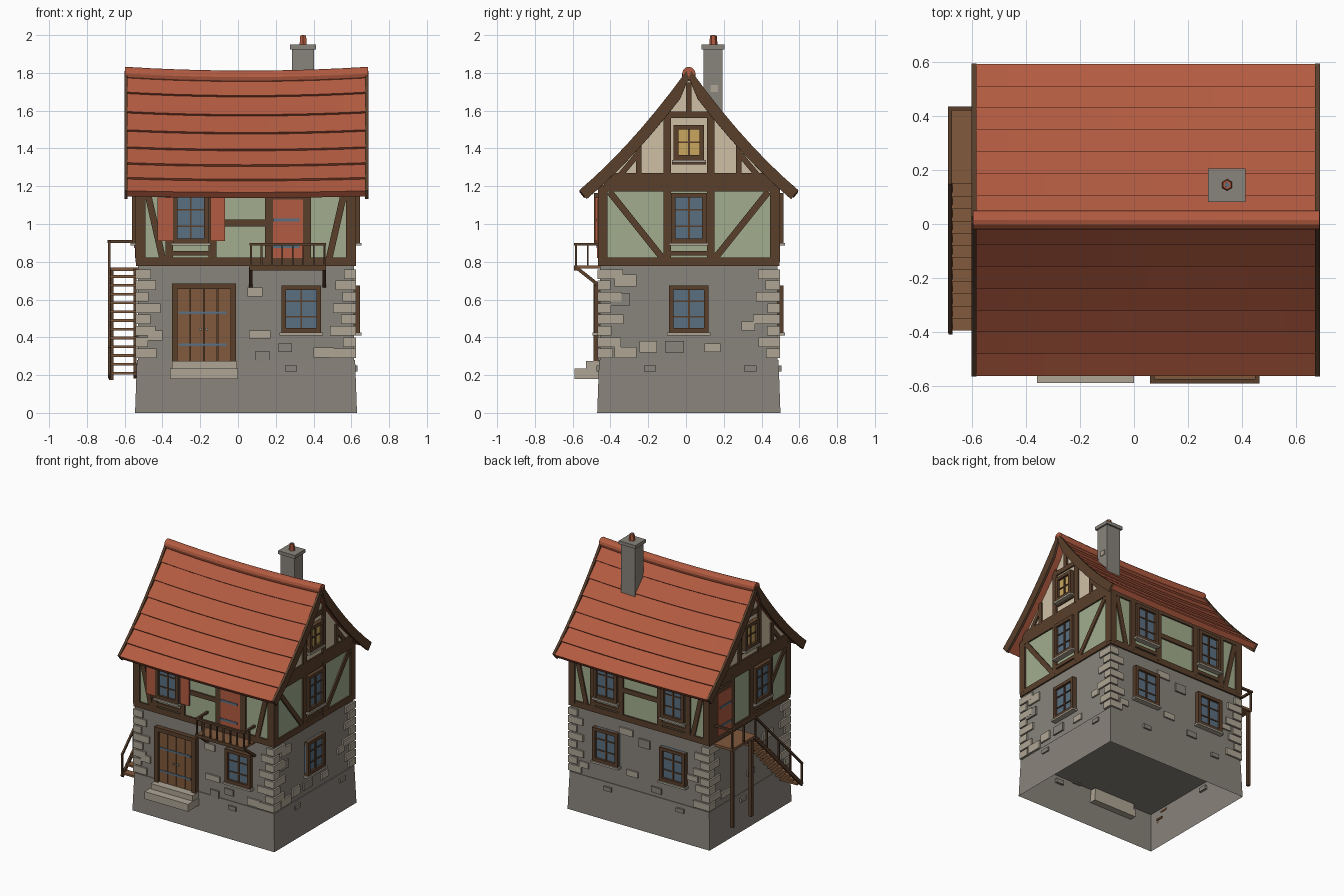
import bpy, bmesh, math, random
from mathutils import Matrix, Vector

random.seed(4)
default = bpy.data.objects.get("Cube")
if default:
    bpy.data.objects.remove(default)


def material(name, *rgb):
    mat = bpy.data.materials.new(name)
    mat.use_nodes = True
    mat.diffuse_color = (*rgb, 1)
    mat.node_tree.nodes["Principled BSDF"].inputs["Base Color"].default_value = (*rgb, 1)
    return mat


RED = material("tile_red", .45, .105, .052)
STONE = material("wall_stone", .25, .23, .2)
PALE = material("pale_stone", .42, .375, .3)
TIMBER = material("dark_timber", .1, .05, .025)
WOOD = material("plank_wood", .22, .1, .045)
GREEN = material("green_plaster", .36, .42, .27)
CREAM = material("cream_plaster", .63, .53, .38)
GLASS = material("blue_glass", .1, .16, .22)
AMBER = material("amber_glass", .58, .38, .11)

parts = {}


class Part:
    """Geometry of one named part in one colour."""

    def __init__(self, name, mat):
        self.name, self.mat, self.bm = name, mat, bmesh.new()

    def box(self, u, n, w, at=Matrix()):
        lo, hi = Vector((u[0], n[0], w[0])), Vector((u[1], n[1], w[1]))
        m = at @ Matrix.Translation((lo + hi) / 2) @ Matrix.Diagonal((*(hi - lo), 1))
        return bmesh.ops.create_cube(self.bm, size=1, matrix=m)["verts"]

    def bar(self, a, b, width, depth, at=Matrix()):
        a, b = Vector(a), Vector(b)
        turn = (b - a).to_track_quat('Z', 'Y').to_matrix().to_4x4()
        size = Matrix.Diagonal((depth, width, (b - a).length, 1))
        bmesh.ops.create_cube(self.bm, size=1, matrix=at @ Matrix.Translation((a + b) / 2) @ turn @ size)

    def sweep(self, loop, xs, side):
        """Sweep a (distance from ridge, height) loop along the sagging ridge."""
        rings = [[self.bm.verts.new((x, MID + side * d, z - sag(x, d))) for d, z in loop] for x in xs]
        for r, s in zip(rings, rings[1:]):
            for i in range(len(loop)):
                self.bm.faces.new((r[i - 1], r[i], s[i], s[i - 1]))
        self.bm.faces.new(rings[0])
        self.bm.faces.new(rings[-1])

    def finish(self):
        bmesh.ops.recalc_face_normals(self.bm, faces=self.bm.faces)
        mesh = bpy.data.meshes.new(self.name)
        self.bm.to_mesh(mesh)
        mesh.materials.append(self.mat)
        bpy.context.collection.objects.link(bpy.data.objects.new(self.name, mesh))


def part(name, mat):
    return parts.setdefault(name, Part(name, mat))


def wall(along, out, origin):
    m = Matrix((along, out, (0, 0, 1))).transposed().to_4x4()
    return Matrix.Translation(origin) @ m


# Wall frames: along the wall, outwards, up
FRONT = wall((1, 0, 0), (0, -1, 0), (0, -.455, 0))
BACK = wall((1, 0, 0), (0, 1, 0), (0, .485, 0))
RIGHT = wall((0, 1, 0), (1, 0, 0), (.613, 0, 0))
LEFT = wall((0, 1, 0), (-1, 0, 0), (-.53, 0, 0))
MID, X0, X1 = .015, -.53, .613
Y0, Y1 = -.455, .485

# Stone storey on an open flared plinth
part("stone_storey", STONE).box((X0, X1), (Y0, Y1), (.28, .78))
plinth = part("plinth", STONE)
for v in plinth.box((-.545, .63), (-.47, .5), (0, .28)):
    if v.co.z > .1:
        v.co.x += math.copysign(.01, -v.co.x)
        v.co.y += math.copysign(.01, -v.co.y)
bmesh.ops.delete(plinth.bm, geom=[f for f in plinth.bm.faces if f.calc_center_median().z < .01], context='FACES')
part("upper_storey", GREEN).box((X0, X1), (Y0, Y1), (.78, 1.21))

# Corner stones, alternating long and short
for x, sx in ((X0, 1), (X1, -1)):
    for y, sy in ((Y0, 1), (Y1, -1)):
        for i in range(8):
            z, lx, ly = .29 + i * .06, random.uniform(.09, .13), random.uniform(.05, .07)
            if i % 2:
                lx, ly = ly, lx
            xs = sorted((x - sx * .013, x + sx * lx))
            ys = sorted((y - sy * .013, y + sy * ly))
            part("corner_stones", PALE).box(xs, ys, (z, z + .05))

# Loose stones standing out from the walls: along, up
stones = {
    FRONT.freeze(): ((.115, .415), (.25, .345), (.455, .32), (.09, .64), (-.44, .41), (.13, .3), (.28, .235)),
    RIGHT.freeze(): ((-.32, .7), (-.35, .6), (.33, .46), (-.32, .32), (-.2, .35), (-.06, .35), (.14, .345),
                     (-.19, .235), (.34, .235)),
    BACK.freeze(): ((.1, .4), (0, .65), (-.4, .5), (.5, .36), (.15, .7), (-.1, .33), (.3, .235), (-.3, .235)),
    LEFT.freeze(): ((-.2, .6), (0, .4), (.2, .65), (.3, .35), (-.3, .36), (.1, .235)),
}
for at, spots in stones.items():
    for i, (u, w) in enumerate(spots):
        low = w < .3
        half, h = (.032, .015) if low else (random.uniform(.035, .06), random.uniform(.02, .032))
        name, mat = ("grey_stones", STONE) if low or i % 4 == 1 else ("pale_stones", PALE)
        part(name, mat).box((u - half, u + half), (-.01, .02 if low else .012), (w - h, w + h), at)

# Timber framing helpers
timber = part("timber_frame", TIMBER)


def post(at, u, w0=.8, w1=1.2, width=.04):
    timber.box((u - width / 2, u + width / 2), (-.01, .012), (w0, w1), at)


def rail(at, u0, u1, w, width=.035):
    timber.box((u0, u1), (-.01, .011), (w - width / 2, w + width / 2), at)


def brace(at, u0, w0, u1, w1, width=.035):
    timber.bar((u0, 0, w0), (u1, 0, w1), width, .02, at)


def window(at, u, w0, w1, half=.095, glass=GLASS, rows=3):
    frame = part("window_frames", TIMBER)
    part("panes_" + glass.name, glass).box((u - half, u + half), (-.01, .014), (w0, w1), at)
    for s in (-1, 1):
        a, b = sorted((u + s * half, u + s * (half - .024)))
        frame.box((a, b), (-.01, .032), (w0, w1), at)
    for a in (w0, w1 - .024):
        frame.box((u - half, u + half), (-.01, .031), (a, a + .024), at)
    frame.box((u - .005, u + .005), (0, .021), (w0, w1), at)
    for i in range(1, rows):
        w = w0 + (w1 - w0) * i / rows
        frame.box((u - half, u + half), (0, .02), (w - .004, w + .004), at)
    part("window_sills", PALE).box((u - half - .01, u + half + .01), (0, .04), (w0 - .014, w0), at)


def red_door(at, u):
    part("upper_doors", RED).box((u - .08, u + .08), (-.01, .016), (.82, 1.13), at)
    for w in (.88, 1.02):
        part("hinges", GLASS).box((u - .08, u + .06), (0, .02), (w - .008, w + .008), at)
    for s in (-1, 1):
        post(at, u + s * .1, width=.045)
    rail(at, u - .1, u + .1, 1.145)


# Sills, top plates, corner posts and corner braces
for at, a, b in ((FRONT, X0, X1), (BACK, X0, X1), (LEFT, Y0, Y1), (RIGHT, Y0, Y1)):
    rail(at, a - .01, b + .01, .8, .045)
    rail(at, a, b, 1.19)
    post(at, a + .015, width=.05)
    post(at, b - .015, width=.05)
    reach = .11 if at in (FRONT, BACK) else .31
    brace(at, a + .05, 1.17, a + reach + .02, .82)
    if at != LEFT:
        brace(at, b - .05, 1.17, b - reach - .02, .82)

# Windows with their side posts and low rails
for at, u in ((FRONT, -.25), (RIGHT, MID), (BACK, .31), (BACK, -.245), (LEFT, -.12)):
    window(at, u, .9, 1.165)
    post(at, u - .115)
    post(at, u + .115)
    rail(at, u - .1, u + .1, .845, .025)
for at, u in ((FRONT, .335), (RIGHT, MID), (BACK, .31), (BACK, -.245)):
    window(at, u, .425, .675, .105)
rail(FRONT, -.12, .15, 1.005)
rail(BACK, -.13, .2, 1.005)
red_door(FRONT, .265)
red_door(LEFT, .32)

# Shutters
for a, b in ((-.425, -.345), (-.145, -.07)):
    part("shutters", RED).box((a, b), (.01, .026), (.91, 1.14), FRONT)

# Front door, frame, hinges and steps
for i in range(4):
    u = -.325 + i * .0725
    part("front_door", WOOD).box((u + .002, u + .07), (-.01, .016), (.275, .655), FRONT)
door_frame = part("door_frame", TIMBER)
door_frame.box((-.33, -.03), (-.01, .008), (.275, .66), FRONT)
for u, w in (((-.35, -.32), (.275, .685)), ((-.04, -.01), (.275, .685)), ((-.35, -.01), (.655, .685))):
    door_frame.box(u, (-.01, .035), w, FRONT)
for w in (.36, .53):
    part("hinges", GLASS).box((-.315, -.06), (0, .02), (w - .007, w + .007), FRONT)
for u in (-.2, -.165):
    part("door_knobs", PALE).box((u - .006, u + .006), (0, .028), (.435, .45), FRONT)
part("door_steps", PALE).box((-.35, -.005), (-.04, .075), (.235, .275), FRONT)
part("door_steps", PALE).box((-.36, 0), (-.04, .135), (.18, .235), FRONT)

# Balcony with pickets and struts
deck, rails = part("balcony_deck", WOOD), part("balcony_rails", TIMBER)
deck.box((.07, .46), (0, .13), (.765, .78), FRONT)
rails.box((.06, .465), (.12, .137), (.755, .78), FRONT)
rails.box((.06, .465), (.12, .137), (.885, .9), FRONT)
for i in range(8):
    u = .068 + i * .0555
    rails.box((u - .005, u + .005), (.123, .133), (.78, .89), FRONT)
for u in (.068, .457):
    rails.box((u - .008, u + .008), (0, .12), (.885, .9), FRONT)
    rails.box((u - .005, u + .005), (.06, .07), (.78, .89), FRONT)
    rails.bar((u, 0, .67), (u, .12, .765), .018, .018, FRONT)

# Side landing and stair
landing, stair = part("landing", WOOD), part("stair_rails", TIMBER)
landing.box((-.685, X0), (.15, .43), (.752, .77))
for i in range(12):
    y, z = .13 - i * .045, .715 - i * .0465
    part("stair_treads", WOOD).box((-.68, X0), (y - .03, y + .025), (z, z + .014))
for x in (-.68, -.545):
    stair.bar((x, .16, .755), (x, -.4, .19), .025, .014)
for y in (.19, .41):
    stair.box((-.682, -.66), (y - .011, y + .011), (.175, .752))
for y in (.155, .29, .425):
    stair.box((-.688, -.676), (y - .006, y + .006), (.76, .91))
stair.box((-.69, -.675), (.15, .435), (.9, .915))
stair.box((-.69, X0), (.42, .435), (.9, .915))
stair.bar((-.682, .155, .905), (-.682, -.4, .345), .014, .014)
for i in range(1, 5):
    y, z = .155 - i * .1375, .905 - i * .1388
    stair.box((-.688, -.676), (y - .006, y + .006), (z - .15, z))


# Roof curve: steep at the ridge, flaring at the eaves
def roof(d, off=0):
    slope = 1.38 - .94 * d
    k = off / math.hypot(slope, 1)
    return max(0, d + slope * k), 1.8 - 1.38 * d + .47 * d * d + k


def sag(x, d):
    t = (x - .045) / .64
    return .02 * (1 - t * t) * (1 - d)


EAVE, COURSES = .57, 7
stations = [-.59 + i * .127 for i in range(11)]
steps = [EAVE * i / COURSES for i in range(COURSES + 1)]
tiles = [p for a, b in zip(steps, steps[1:]) for p in (roof(a), roof(b, .013))]
lining = [roof(d, -.025) for d in reversed(steps)]
board = [roof(d, .016) for d in steps] + [roof(d, -.045) for d in reversed(steps)]
gable = [roof(d, -.02) for d in steps if d < .46] + [(.47, 1.2), (0, 1.2)]
ridge = [(.035 * math.sin(a), 1.797 + .035 * math.cos(a)) for a in [math.pi * i / 6 for i in range(7)]]
for side in (-1, 1):
    part("roof_tiles", RED).sweep(tiles + lining, stations, side)
    part("ridge_tiles", RED).sweep(ridge, [-.597] + stations[1:-1] + [.687], side)
    part("gable_plaster", CREAM).sweep(gable, (X0, X1), side)
    for x in (-.602, .672):
        part("barge_boards", TIMBER).sweep(board, (x, x + .018), side)

# Gable timbers and attic windows
for at in (LEFT, RIGHT):
    rail(at, MID - .45, MID + .45, 1.23, .08)
    rail(at, MID - .14, MID + .14, 1.578)
    post(at, MID, 1.59, 1.75, .03)
    for s in (-1, 1):
        post(at, MID + s * .115, 1.26, 1.61)
        post(at, MID + s * .265, 1.26, 1.42, .028)
        brace(at, MID + s * .37, 1.25, MID + s * .27, 1.37, .03)
    window(at, MID, 1.34, 1.525, .08, AMBER, 2)
    rail(at, MID - .09, MID + .09, 1.325, .02)

# Chimney, cap and pot
chimney = part("chimney", STONE)
chimney.box((.287, .402), (.093, .193), (1.5, 1.93))
chimney.box((.275, .413), (.082, .205), (1.925, 1.95))
part("pale_stones", PALE).box((.36, .408), (.13, .17), (1.7, 1.735))
for name, mat, r, z in (("chimney_pot", RED, .022, 1.973), ("pot_opening", GLASS, .012, 1.975)):
    bmesh.ops.create_cone(part(name, mat).bm, cap_ends=True, segments=6, radius1=r, radius2=r * .8,
                          depth=.05, matrix=Matrix.Translation((.345, .145, z)))

for p in parts.values():
    p.finish()
